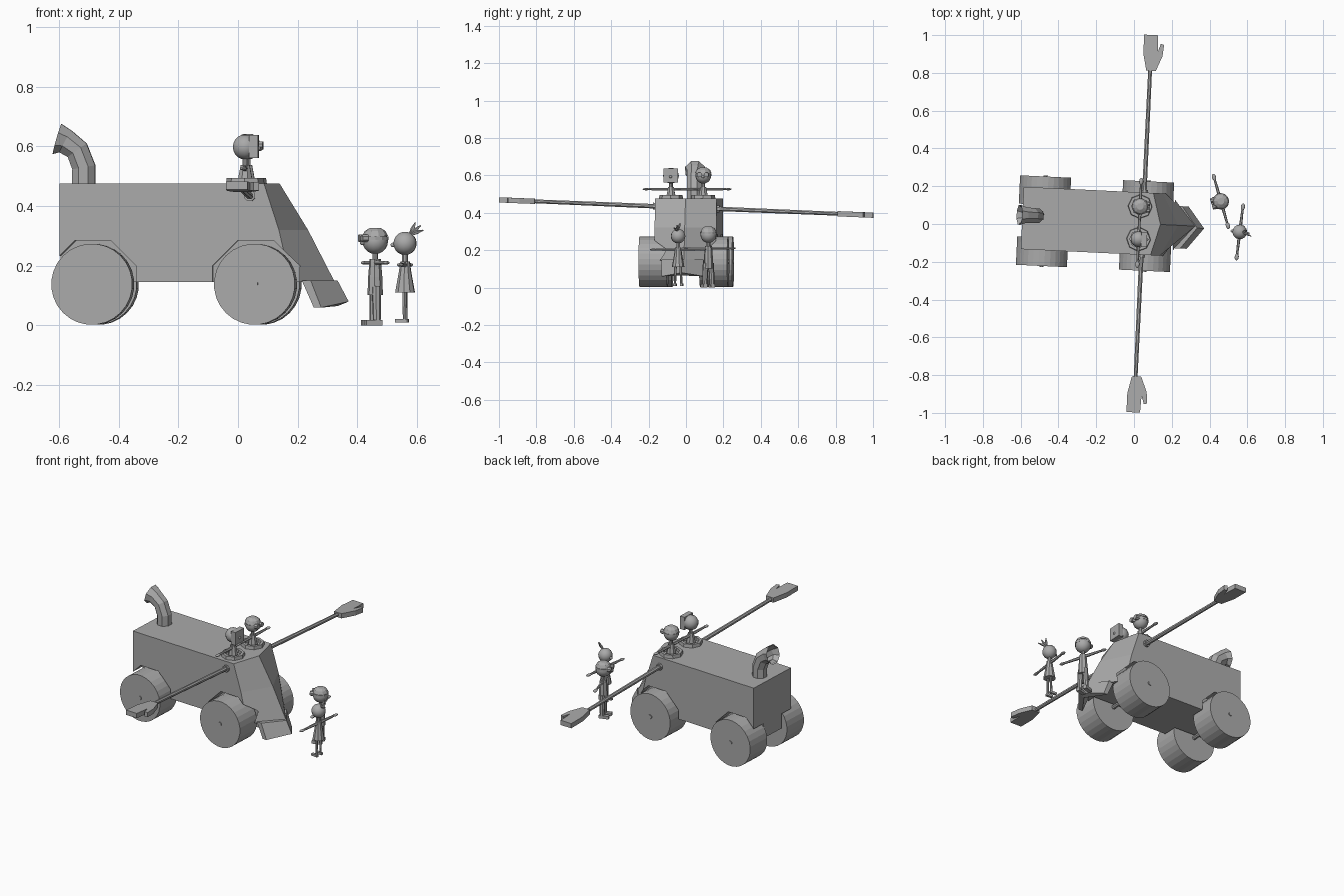
import bpy, bmesh, math
from mathutils import Matrix, Vector

if "Cube" in bpy.data.objects:
    bpy.data.objects.remove(bpy.data.objects["Cube"])

grey = bpy.data.materials.new("plain grey")
grey.diffuse_color = (0.4, 0.4, 0.4, 1)
grey.use_nodes = True
grey.node_tree.nodes["Principled BSDF"].inputs["Base Color"].default_value = grey.diffuse_color

# vehicle is turned slightly on the ground
CAR = Matrix.Translation((0, 0.004, 0)) @ Matrix.Rotation(math.radians(-2.7), 4, 'Z')


def finish(name, bm, M=Matrix(), smooth=False):
    bmesh.ops.recalc_face_normals(bm, faces=bm.faces)
    me = bpy.data.meshes.new(name)
    bm.to_mesh(me)
    bm.free()
    me.transform(M)
    for p in me.polygons:
        p.use_smooth = smooth
    me.materials.append(grey)
    ob = bpy.data.objects.new(name, me)
    bpy.context.collection.objects.link(ob)
    return ob


def loft(name, rings, M=Matrix(), caps=True, closed=False):
    bm = bmesh.new()
    vs = [[bm.verts.new(p) for p in r] for r in rings]
    n = len(vs[0])
    pairs = list(zip(vs, vs[1:])) + ([(vs[-1], vs[0])] if closed else [])
    for a, b in pairs:
        for i in range(n):
            bm.faces.new((a[i], a[(i + 1) % n], b[(i + 1) % n], b[i]))
    if caps and not closed:
        bm.faces.new(vs[0])
        bm.faces.new(vs[-1])
    return finish(name, bm, M)


def tube(name, pts, radii, M=Matrix(), n=8, caps=True):
    """Rings of n points along a path, one radius for each point."""
    pts = [Vector(p) for p in pts]
    rings = []
    for i, p in enumerate(pts):
        t = (pts[min(i + 1, len(pts) - 1)] - pts[max(i - 1, 0)]).normalized()
        u = t.cross(Vector((0, 1, 0)) if abs(t.y) < 0.8 else Vector((1, 0, 0))).normalized()
        w = t.cross(u)
        rings.append([p + radii[i] * (u * math.cos(a) + w * math.sin(a))
                      for a in [2 * math.pi * (k + .5) / n for k in range(n)]])
    return loft(name, rings, M, caps)


def box(name, c, size, M=Matrix()):
    bm = bmesh.new()
    bmesh.ops.create_cube(bm, size=1, matrix=Matrix.Translation(c) @ Matrix.Diagonal((*size, 1)))
    return finish(name, bm, M)


def ball(name, c, size, M=Matrix()):
    bm = bmesh.new()
    bmesh.ops.create_uvsphere(bm, u_segments=14, v_segments=10, radius=1,
                              matrix=Matrix.Translation(c) @ Matrix.Diagonal((*size, 1)))
    return finish(name, bm, M, True)


# body: box with a pointed sloping nose
W = 0.165
body = loft("body", [[(-0.592, -W, z), (s, -W, z), (r, 0, z), (s, W, z), (-0.592, W, z)]
                     for z, s, r in ((0.145, 0.185, 0.325), (0.32, 0.145, 0.235), (0.475, 0.095, 0.14))])
cutters = []
WX = (-0.479, 0.067)
for x in WX:
    for s in (-1, 1):
        c = tube("arch_cutter", [(x, s * 0.08, 0.14), (x, s * 0.3, 0.14)], [0.157] * 2)
        c.hide_render = True
        m = body.modifiers.new("arch", 'BOOLEAN')
        m.operation, m.object, m.solver = 'DIFFERENCE', c, 'EXACT'
        cutters.append(c)
dg = bpy.context.evaluated_depsgraph_get()
mesh = bpy.data.meshes.new_from_object(body.evaluated_get(dg))
body.modifiers.clear()
body.data = mesh
mesh.transform(CAR)
for c in cutters:
    bpy.data.objects.remove(c)

# wheels, hubs and axles
for x in WX:
    tube("axle", [(x, -0.242 - 0.012, 0.14), (x, 0.242 - 0.012, 0.14)], [0.012] * 2, CAR)
    for s in (-1, 1):
        y = s * 0.162 - 0.012
        tube("wheel", [(x, y - 0.075, 0.138), (x, y + 0.075, 0.138)], [0.136] * 2, CAR, 28)

# plough blade
wing = [(0.285, 0.06), (0.26, 0.06), (0.22, 0.15), (0.25, 0.15)]
nose = [(0.372, 0.08), (0.335, 0.065), (0.29, 0.15), (0.335, 0.15)]
loft("plough", [[(x, y, z) for x, z in q] for y, q in ((-0.122, wing), (-0.01, nose), (0.102, wing))], CAR)

# exhaust pipe with open mouth
path = [(-0.518, 0.46), (-0.518, 0.53), (-0.54, 0.587), (-0.58, 0.617), (-0.608, 0.625)]
tube("exhaust_pipe", [(x, 0.016, z) for x, z in path], [0.042, 0.042, 0.042, 0.045, 0.057], CAR, caps=False)
tube("exhaust_lining", [(x + 0.003, 0.016, z) for x, z in path], [0.036, 0.036, 0.036, 0.038, 0.05], CAR, caps=False)

# long side arms with mitten hands
hand = [(-0.02, 0.81), (-0.04, 0.9), (-0.04, 1.0), (0.032, 1.0), (0.036, 0.91),
        (0.05, 0.955), (0.068, 0.95), (0.062, 0.89), (0.03, 0.81)]
AX = 0.047
for s in (-1, 1):
    drop = lambda y: 0.428 - 0.041 * y
    tube("side_arm", [(AX, s * 0.14, drop(s * 0.14)), (AX, s * 0.82, drop(s * 0.82))], [0.013, 0.011], CAR)
    tube("arm_socket", [(AX, s * 0.15, drop(s * 0.15)), (AX, s * 0.178, drop(s * 0.178))], [0.02] * 2, CAR)
    loft("mitten_hand", [[(AX + u, s * v, drop(s * v) + d) for u, v in hand] for d in (-0.014, 0.014)], CAR)


# people: face local +x, arms spread along y, origin at the neck
def person(M, r):
    ball("head", (0, 0, 0.06), (r, r, r), M)
    ball("nose", (r, 0, 0.055), (0.01, 0.008, 0.008), M)
    tube("neck", [(0, 0, -0.01), (0, 0, 0.03)], [0.01] * 2, M)
    for s in (-1, 1):
        tube("sleeve", [(0, s * 0.015, -0.012), (0, s * 0.12, -0.012)], [0.009, 0.006], M, 6)
        ball("small_hand", (0, s * 0.133, -0.012), (0.011, 0.019, 0.006), M)


def goggles(M, r, z):
    tube("goggle_strap", [(0, 0, z - 0.006), (0, 0, z + 0.006)], [r + 0.002] * 2, M, 12)
    for s in (-1, 1):
        tube("goggle_lens", [(r * 0.75, s * 0.018, z), (r + 0.01, s * 0.018, z)], [0.014] * 2, M)


for i, y in enumerate((-0.083, 0.09)):
    # hatch ring and driver
    H = CAR @ Matrix.Translation((0.028, y, 0))
    prof = [(0.046, 0.465), (0.066, 0.465), (0.062, 0.494), (0.046, 0.494)]
    loft("hatch_ring", [[(q * math.cos(a), q * math.sin(a), z) for q, z in prof]
                        for a in [math.pi * k / 4 for k in range(8)]], H, closed=True)
    P = H @ Matrix.Translation((0, 0, 0.538))
    person(P, 0.042)
    tube("driver_torso", [(0, 0, -0.07), (0, 0, -0.03), (0, 0, 0)], [0.03, 0.022, 0.016], P)
    if i == 0:
        box("face_visor", (0.03, 0, 0.062), (0.03, 0.078, 0.076), P)
    else:
        goggles(P, 0.042, 0.065)
        tube("driver_cap", [(0, 0, 0.075), (0, 0, 0.092), (0, 0, 0.103)], [0.044, 0.036, 0.018], P, 10)

# standing person in trousers
B = Matrix.Translation((0.46, 0.12, 0.222)) @ Matrix.Rotation(math.radians(180 + 16), 4, 'Z')
person(B, 0.043)
goggles(B, 0.042, 0.07)
tube("hair_cap", [(0, 0, 0.078), (0, 0, 0.094), (0, 0, 0.105)], [0.043, 0.035, 0.018], B, 10)
tube("torso", [(0, 0, -0.12), (0, 0, -0.06), (0, 0, 0)], [0.026, 0.024, 0.019], B)
for s in (-1, 1):
    tube("trouser_leg", [(0, s * 0.02, -0.21), (0, s * 0.015, -0.09)], [0.013, 0.016], B)
    box("shoe", (0.012, s * 0.022, -0.213), (0.056, 0.022, 0.018), B)

# standing person in a dress
G = Matrix.Translation((0.56, -0.042, 0.215)) @ Matrix.Rotation(math.radians(180 - 7), 4, 'Z')
person(G, 0.039)
tube("dress", [(0, 0, -0.105), (0, 0, -0.04), (0, 0, 0)], [0.034, 0.022, 0.016], G, 10)
for s in (-1, 1):
    tube("leg", [(0, s * 0.017, -0.2), (0, s * 0.014, -0.1)], [0.006, 0.007], G, 6)
    box("slipper", (0.01, s * 0.018, -0.2), (0.04, 0.016, 0.012), G)
for dx, dy, dz in ((-0.035, 0, 0.03), (-0.045, 0.015, 0.014), (-0.015, -0.015, 0.04)):
    tube("hair_tuft", [(-0.016, 0, 0.088), (-0.018 + dx * .5, dy * .5, 0.09 + dz * .5),
                       (-0.018 + dx, dy, 0.09 + dz)], [0.005, 0.007, 0.002], G, 5)
